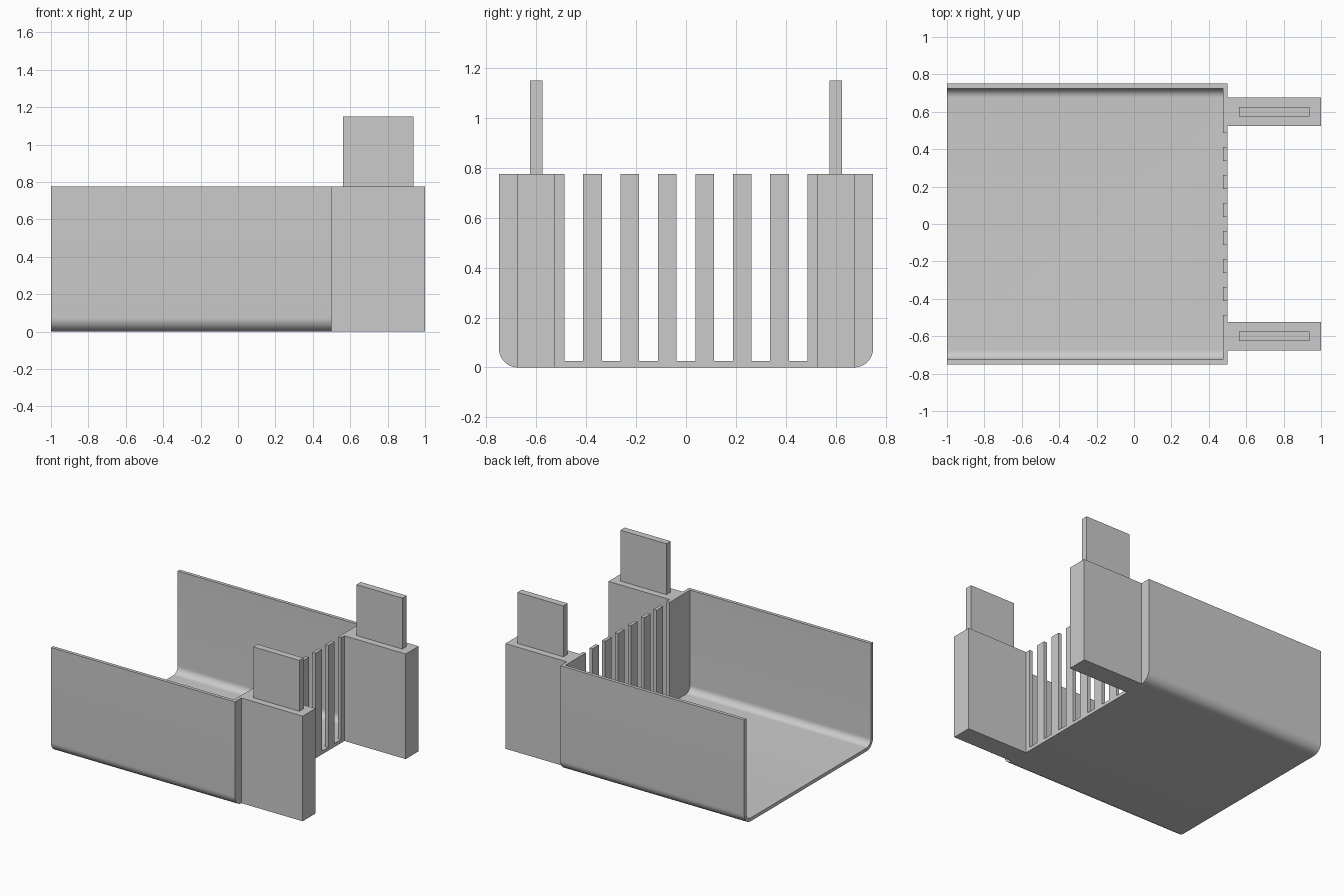
import bpy, bmesh, math

cube = bpy.data.objects.get("Cube")
if cube:
    bpy.data.objects.remove(cube, do_unlink=True)

HALF_W, HEIGHT, WALL, RADIUS = 0.75, 0.775, 0.025, 0.075
END = 0.5

grey = bpy.data.materials.new("plain grey")
grey.use_nodes = True
grey.diffuse_color = (0.6, 0.6, 0.6, 1)
grey.node_tree.nodes["Principled BSDF"].inputs["Base Color"].default_value = (0.6, 0.6, 0.6, 1)


def extrude_x(name, outline, x0, x1):
    """Solid made from a (y, z) outline swept along x."""
    bm = bmesh.new()
    face = bm.faces.new([bm.verts.new((x0, y, z)) for y, z in outline])
    swept = bmesh.ops.extrude_face_region(bm, geom=[face])
    verts = [v for v in swept["geom"] if isinstance(v, bmesh.types.BMVert)]
    bmesh.ops.translate(bm, verts=verts, vec=(x1 - x0, 0, 0))
    bmesh.ops.recalc_face_normals(bm, faces=bm.faces)
    mesh = bpy.data.meshes.new(name)
    bm.to_mesh(mesh)
    bm.free()
    mesh.materials.append(grey)
    obj = bpy.data.objects.new(name, mesh)
    bpy.context.collection.objects.link(obj)
    return obj


def box(name, x0, x1, y0, y1, z0, z1):
    return extrude_x(name, [(y0, z0), (y1, z0), (y1, z1), (y0, z1)], x0, x1)


def u_outline(half, bottom, top, radius, steps=12):
    """Rectangle with rounded bottom corners."""
    right = []
    for i in range(steps + 1):
        a = math.pi / 2 * i / steps
        right.append((half - radius + radius * math.sin(a),
                      bottom + radius - radius * math.cos(a)))
    right.append((half, top))
    return right + [(-y, z) for y, z in reversed(right)]


def cut(target, cutter):
    """Subtract the cutter from the target, then discard it."""
    cutter.hide_render = True
    mod = target.modifiers.new("cut", "BOOLEAN")
    mod.operation, mod.solver, mod.object = "DIFFERENCE", "EXACT", cutter
    bpy.context.view_layer.objects.active = target
    bpy.ops.object.modifier_apply(modifier=mod.name)
    bpy.data.objects.remove(cutter, do_unlink=True)


# Tray: rounded trough, open at the top and the left end
tray = extrude_x("tray", u_outline(HALF_W, 0, HEIGHT, RADIUS), -1, END)
hollow = u_outline(HALF_W - WALL, WALL, HEIGHT + 0.2, RADIUS - WALL)
cut(tray, extrude_x("hollow_cutter", hollow, -1.2, END - WALL))

# Slots that turn the end wall into a comb
for i in range(-3, 4):
    y = i * 0.15
    cut(tray, box("slot_cutter", END - 0.1, END + 0.1, y - 0.0375, y + 0.0375, WALL, HEIGHT + 0.2))

bpy.ops.object.select_all(action="DESELECT")
tray.select_set(True)
bpy.context.view_layer.objects.active = tray
bpy.ops.object.shade_smooth_by_angle(angle=math.radians(30))

# Posts beyond the comb, each with a thin upright tab
for side, s in (("front", -1), ("back", 1)):
    y = s * 0.6
    box(side + "_post", END, 1, y - 0.075, y + 0.075, 0, HEIGHT)
    box(side + "_tab", 0.5625, 0.9375, y - 0.025, y + 0.025, HEIGHT, 1.15)
